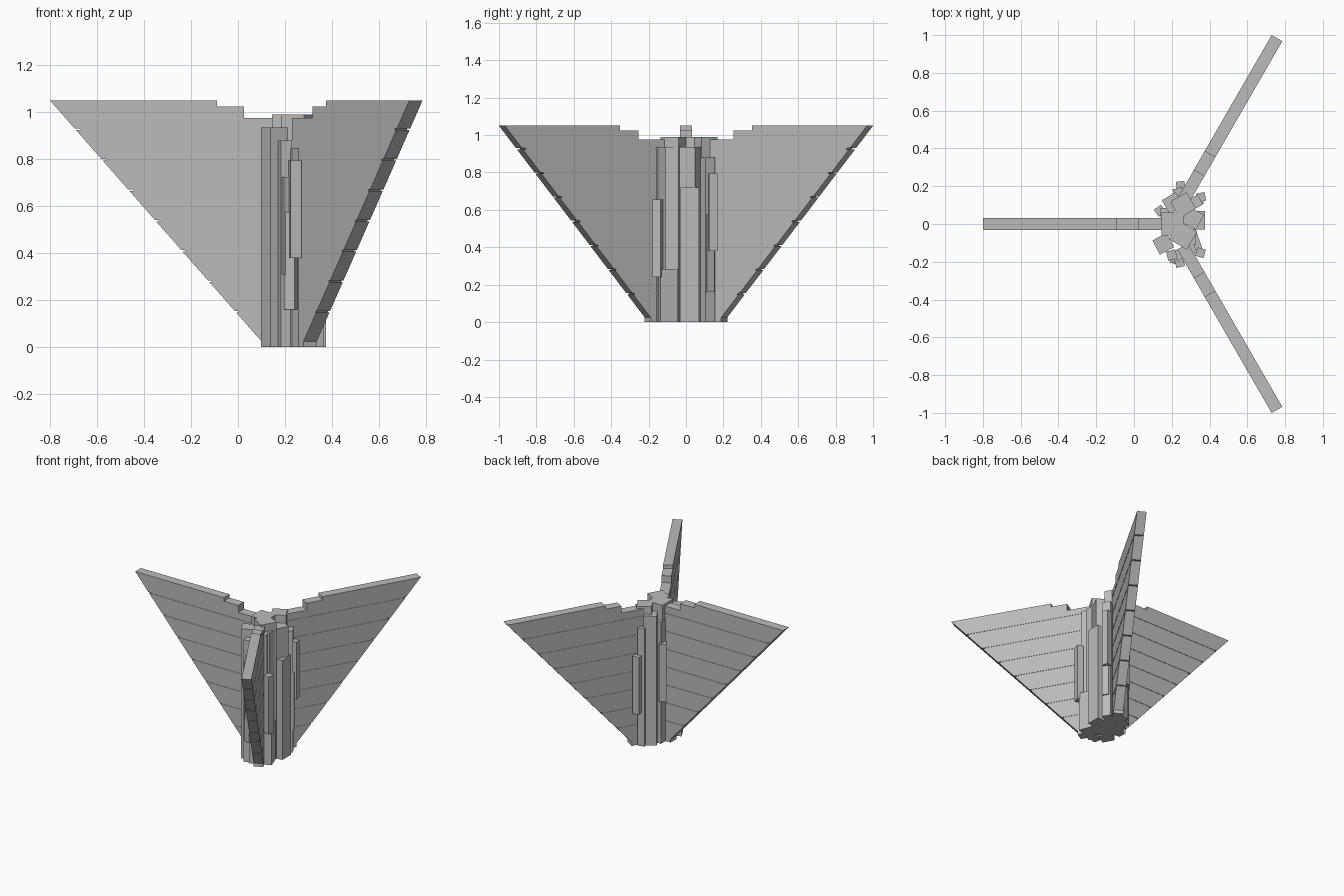
import bpy, bmesh
from math import radians, cos, sin
from mathutils import Matrix, Vector

cube = bpy.data.objects.get("Cube")
if cube:
    bpy.data.objects.remove(cube, do_unlink=True)

grey = bpy.data.materials.new("plain grey")
grey.use_nodes = True
grey.diffuse_color = (0.5, 0.5, 0.5, 1)
grey.node_tree.nodes["Principled BSDF"].inputs["Base Color"].default_value = (0.5, 0.5, 0.5, 1)


def finish(bm, name, matrix=Matrix()):
    bmesh.ops.recalc_face_normals(bm, faces=bm.faces[:])
    mesh = bpy.data.meshes.new(name)
    bm.to_mesh(mesh)
    bm.free()
    mesh.materials.append(grey)
    obj = bpy.data.objects.new(name, mesh)
    obj.matrix_world = matrix
    bpy.context.collection.objects.link(obj)


def slab(bm, outline, thick):
    # Extrude a side outline (distance from tip, height) to a centred slab
    face = bm.faces.new([bm.verts.new((d, -thick / 2, z)) for d, z in outline])
    ext = bmesh.ops.extrude_face_region(bm, geom=[face])
    moved = [v for v in ext["geom"] if isinstance(v, bmesh.types.BMVert)]
    bmesh.ops.translate(bm, verts=moved, vec=(0, thick, 0))


TOP, LOW, ROOT, INNER, SEAM = 1.05, 0.025, 0.9, 1.0, 0.93
STEPS = [(INNER, 0.975), (0.825, 0.975), (0.825, 1.025), (0.71, 1.025), (0.71, TOP)]


def edge(z):
    return ROOT * (TOP - z) / (TOP - LOW)


def fin(name, tip, angle):
    bm = bmesh.new()
    # Thin core that shows in the seams
    slab(bm, [(ROOT, 0.002), (INNER - 0.002, 0.002), (INNER - 0.002, 0.97), (0.827, 0.97),
              (0.72, 1.02), (0.03, 1.04), (ROOT, LOW + 0.012)], 0.060)
    # Stepped top board
    slab(bm, [(0, TOP), (edge(SEAM), SEAM), (INNER, SEAM)] + STEPS, 0.065)
    # Boards below it
    count, gap = 7, 0.006
    height = (SEAM - LOW) / count
    for i in range(count):
        z1 = SEAM - i * height - gap
        z0 = SEAM - (i + 1) * height
        outline = [(edge(z1), z1), (edge(z0), z0)]
        if i == count - 1:
            outline.append((ROOT, 0))
            z0 = 0
        slab(bm, outline + [(INNER, z0), (INNER, z1)], 0.065)
    finish(bm, name, Matrix.Translation((*tip, 0)) @ Matrix.Rotation(radians(angle), 4, "Z"))


fin("right_fin", (-0.8, 0.0), 0)
fin("back_left_fin", (0.757, 0.984), 240)
fin("front_left_fin", (0.757, -0.984), 120)


def block(name, x, y, sx, sy, turn, z0, z1):
    bm = bmesh.new()
    bmesh.ops.create_cube(bm, size=1)
    bmesh.ops.scale(bm, vec=(sx, sy, z1 - z0), verts=bm.verts[:])
    finish(bm, name, Matrix.Translation((x, y, (z0 + z1) / 2))
           @ Matrix.Rotation(radians(turn), 4, "Z"))


# Upright blocks of the central column
columns = [
    (0.205, 0.0, 0.12, 0.12, 0, 0.99),
    (0.26, -0.06, 0.11, 0.11, -30, 0.99),
    (0.155, -0.105, 0.085, 0.085, 28, 0.935),
    (0.205, 0.11, 0.085, 0.085, 30, 0.935),
    (0.31, 0.03, 0.09, 0.09, -28, 0.935),
    (0.26, 0.1, 0.1, 0.1, 30, 0.99),
    (0.3, -0.07, 0.055, 0.08, 0, 0.935),
    (0.345, 0.02, 0.06, 0.1, 0, 0.72),
    (0.32, -0.1, 0.06, 0.1, 20, 0.285),
    (0.2, -0.165, 0.05, 0.05, 15, 0.88),
    (0.24, -0.16, 0.055, 0.055, 30, 0.845),
    (0.29, -0.14, 0.07, 0.06, 30, 0.935),
    (0.325, 0.115, 0.06, 0.06, 30, 0.88),
    (0.235, 0.165, 0.05, 0.05, 15, 0.85),
    (0.165, 0.06, 0.05, 0.05, 0, 0.88),
]
for i, (x, y, sx, sy, turn, top) in enumerate(columns):
    block(f"column_block_{i + 1}", x, y, sx, sy, turn, 0, top)

# Short strips fixed around the column, all the same length
strips = [
    (0.242, -0.205, 12, 0.38),
    (0.226, -0.19, -20, 0.16),
    (0.206, -0.178, 25, 0.31),
    (0.352, -0.152, -15, 0.24),
    (0.355, 0.142, 12, 0.38),
    (0.34, 0.12, 30, 0.16),
    (0.247, 0.203, 8, 0.24),
    (0.137, 0.07, 35, 0.31),
]
for i, (x, y, turn, low) in enumerate(strips):
    block(f"column_strip_{i + 1}", x, y, 0.046, 0.046, turn, low, low + 0.415)
